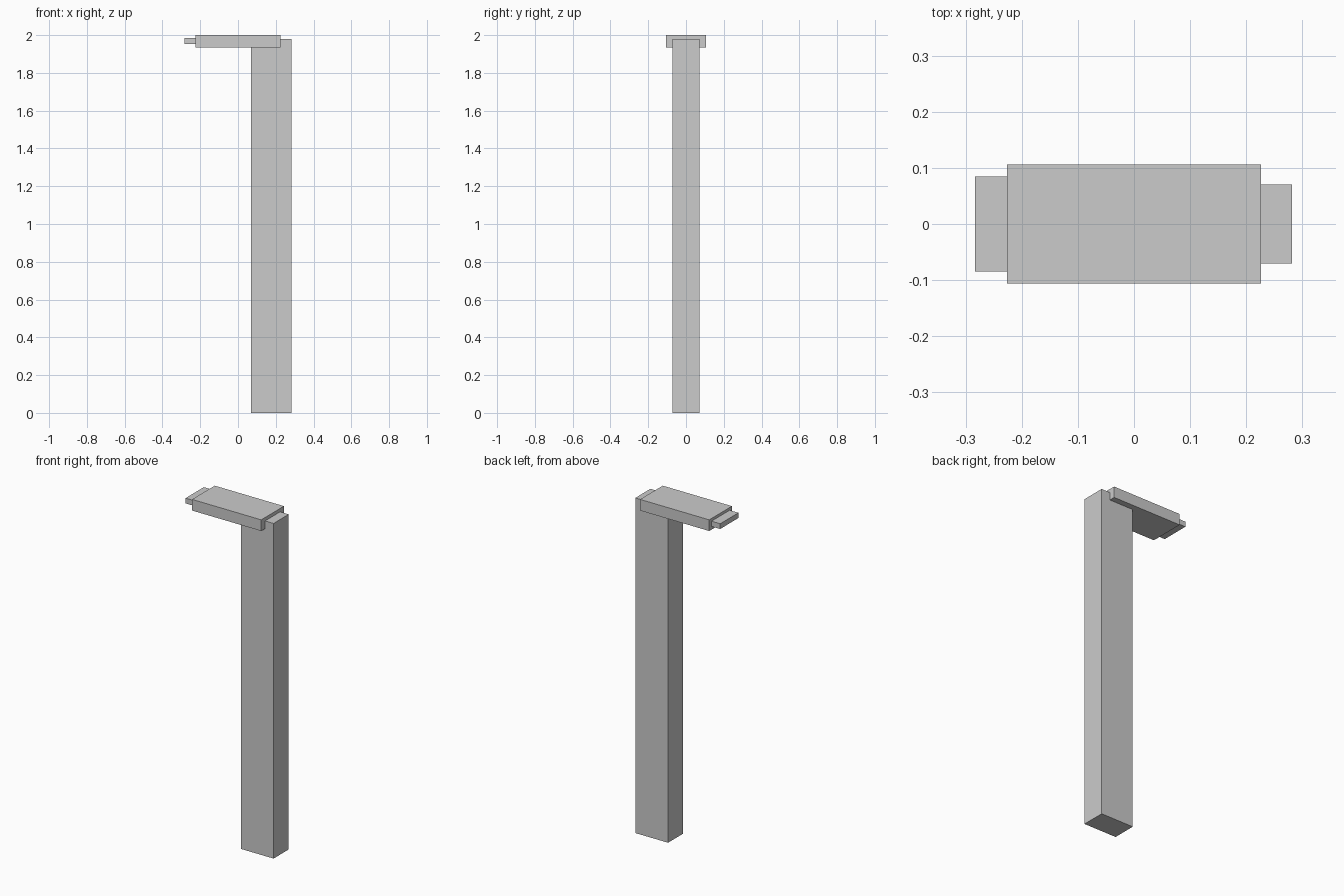
import bpy

if "Cube" in bpy.data.objects:
    bpy.data.objects.remove(bpy.data.objects["Cube"])


def box(name, x, y, z):
    """Box from (min, max) ranges on each axis."""
    bpy.ops.mesh.primitive_cube_add(
        size=1, location=[(a + b) / 2 for a, b in (x, y, z)])
    ob = bpy.context.object
    ob.name = ob.data.name = name
    ob.scale = [b - a for a, b in (x, y, z)]
    bpy.ops.object.transform_apply(location=False, rotation=False, scale=True)
    return ob


# Tall upright, its top set into the head
box("post", (0.068, 0.282), (-0.0705, 0.0705), (0, 1.98))

# Horizontal head slab on top
box("head", (-0.226, 0.226), (-0.106, 0.106), (1.934, 2.0))

# Thin tab at the free end of the head
box("end_tab", (-0.283, -0.22), (-0.085, 0.085), (1.953, 1.984))
